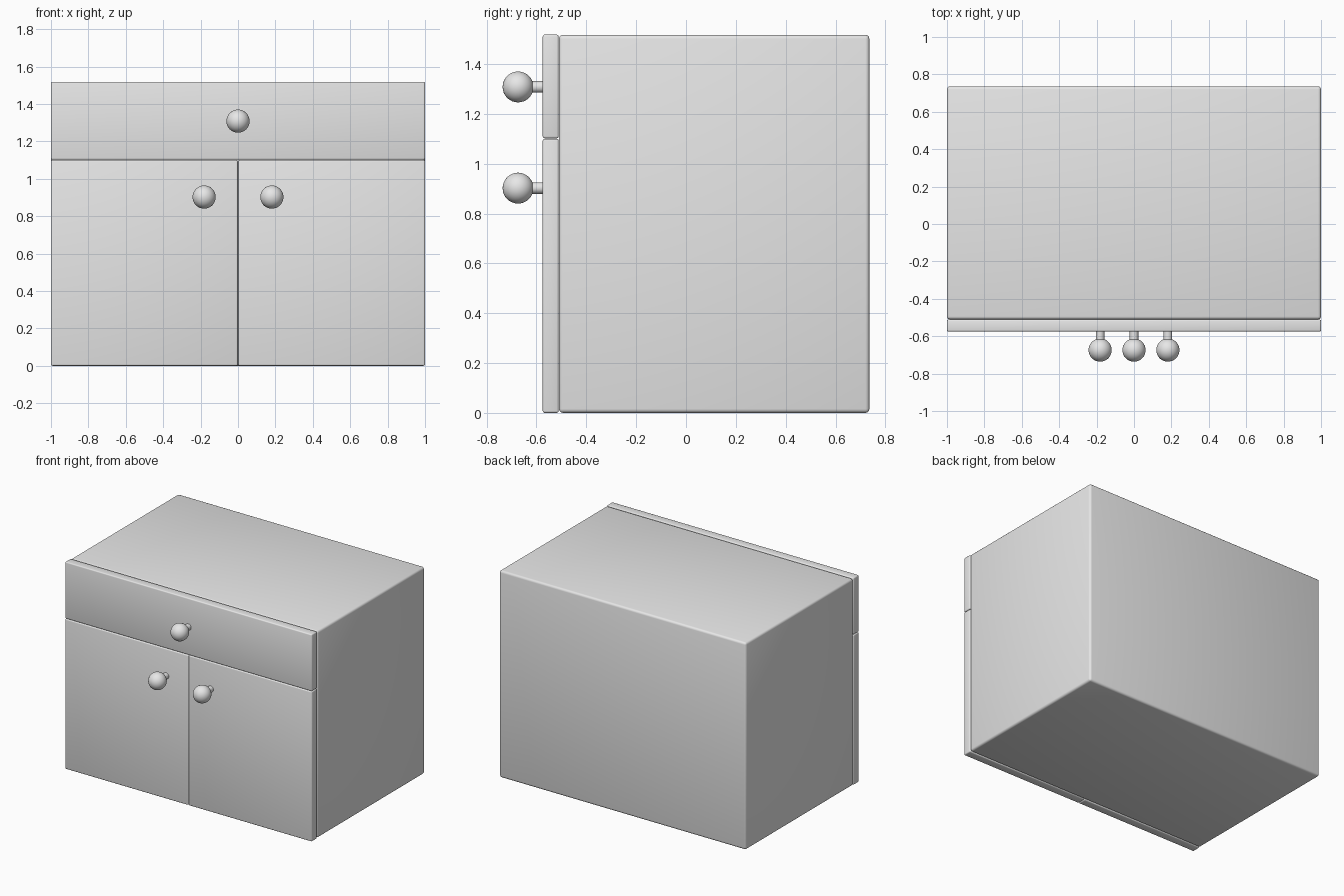
import bpy
import math

if "Cube" in bpy.data.objects:
    bpy.data.objects.remove(bpy.data.objects["Cube"])

grey = bpy.data.materials.new("light_grey")
grey.diffuse_color = (0.8, 0.8, 0.8, 1.0)
grey.use_nodes = True
grey.node_tree.nodes["Principled BSDF"].inputs["Base Color"].default_value = grey.diffuse_color


def finish(obj, name):
    obj.name = name
    obj.data.materials.append(grey)
    bpy.ops.object.shade_smooth_by_angle(angle=math.radians(35))


def box(name, lo, hi, bevel):
    """Bevelled box between two opposite corners."""
    bpy.ops.mesh.primitive_cube_add(size=1, location=[(a + b) / 2 for a, b in zip(lo, hi)])
    obj = bpy.context.object
    obj.scale = [b - a for a, b in zip(lo, hi)]
    bpy.ops.object.transform_apply(location=False, rotation=False, scale=True)
    mod = obj.modifiers.new("bevel", 'BEVEL')
    mod.width = bevel
    mod.segments = 3
    bpy.ops.object.modifier_apply(modifier=mod.name)
    finish(obj, name)


def knob(name, x, z):
    """Ball on a short stem."""
    bpy.ops.mesh.primitive_cylinder_add(vertices=32, radius=0.023, depth=0.1,
                                        location=(x, -0.61, z),
                                        rotation=(math.pi / 2, 0, 0))
    finish(bpy.context.object, name + "_stem")
    bpy.ops.mesh.primitive_uv_sphere_add(segments=32, ring_count=16, radius=0.062,
                                         location=(x, -0.674, z))
    finish(bpy.context.object, name + "_ball")


# Cabinet body
box("cabinet_body", (-1, -0.51, 0), (1, 0.736, 1.517), 0.016)

# Drawer front and the two doors
box("drawer_front", (-1, -0.575, 1.102), (1, -0.511, 1.518), 0.008)
for side, x0, x1 in (("left", -1, -0.001), ("right", 0.001, 1)):
    box(side + "_door", (x0, -0.575, 0), (x1, -0.511, 1.1), 0.008)

# Knobs
knob("drawer_knob", 0, 1.308)
knob("left_door_knob", -0.181, 0.902)
knob("right_door_knob", 0.181, 0.902)
